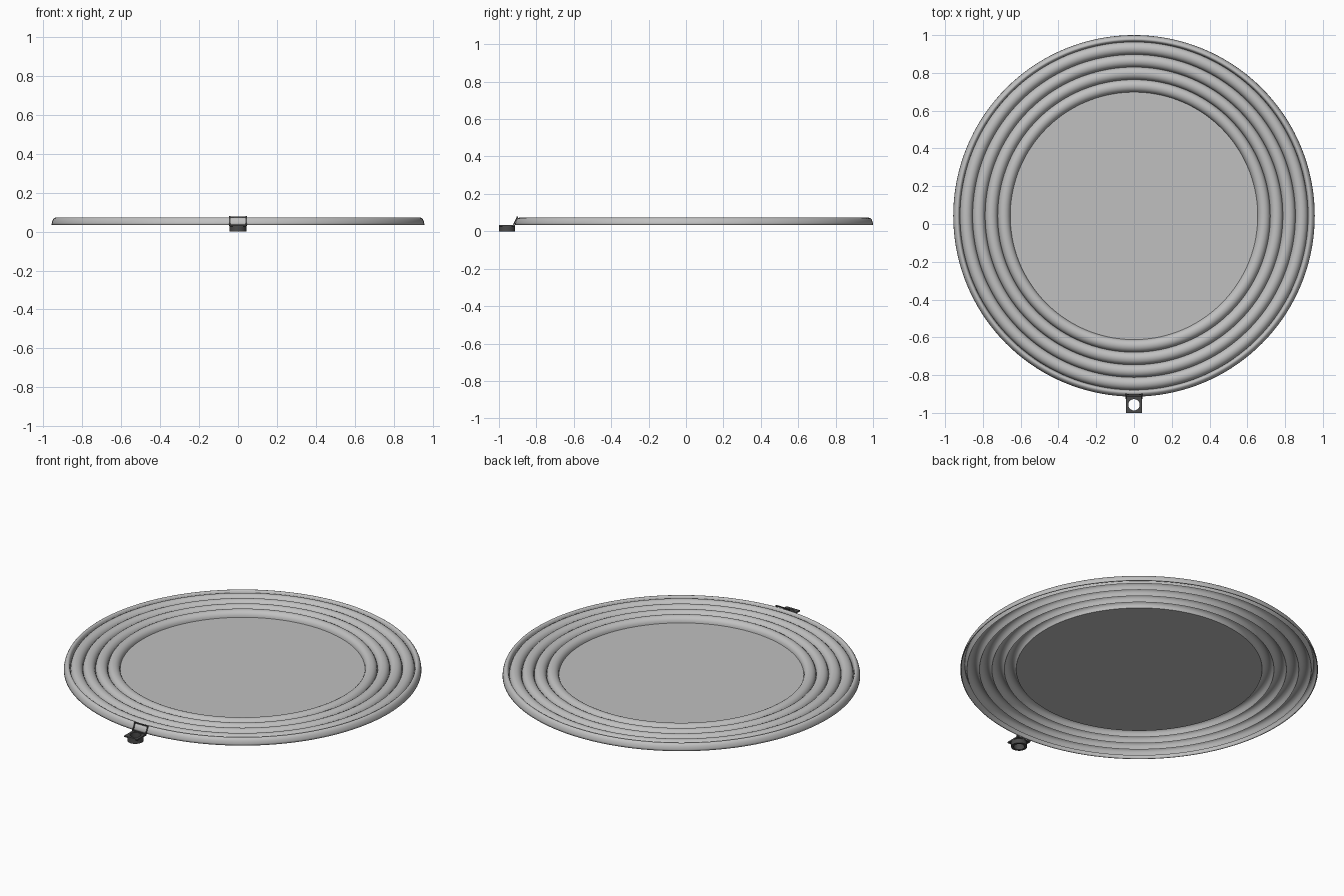
import bpy, bmesh, math
from mathutils import Matrix, Vector

cube = bpy.data.objects.get("Cube")
if cube:
    bpy.data.objects.remove(cube, do_unlink=True)


def material(name, rgb):
    m = bpy.data.materials.new(name)
    m.use_nodes = True
    col = (*rgb, 1)
    m.diffuse_color = col
    bsdf = m.node_tree.nodes["Principled BSDF"]
    bsdf.inputs["Base Color"].default_value = col
    bsdf.inputs["Roughness"].default_value = 0.6
    return m


GREY = material("light grey", (0.53, 0.53, 0.53))
DARK = material("dark grey", (0.07, 0.07, 0.07))


def finish(bm, name, mat, smooth=False):
    mesh = bpy.data.meshes.new(name)
    bm.to_mesh(mesh)
    bm.free()
    obj = bpy.data.objects.new(name, mesh)
    bpy.context.collection.objects.link(obj)
    mesh.materials.append(mat)
    if smooth:
        bpy.ops.object.select_all(action="DESELECT")
        obj.select_set(True)
        bpy.context.view_layer.objects.active = obj
        bpy.ops.object.shade_smooth_by_angle(angle=math.radians(40))
    return obj


def lathe(bm, profile, segments, centre, closed=False):
    """Sweep (radius, height) points around a vertical axis."""
    rings = []
    for i in range(segments):
        a = math.tau * i / segments
        rings.append([bm.verts.new((centre[0] + r * math.cos(a), centre[1] + r * math.sin(a), z))
                      for r, z in profile])
    n = len(profile)
    for i in range(segments):
        p, q = rings[i], rings[(i + 1) % segments]
        for j in range(n if closed else n - 1):
            k = (j + 1) % n
            bm.faces.new((p[j], q[j], q[k], p[k]))
    return rings


# Corrugated dish: rolled outer rim, four rounded ridges, flat floor
BASE, FLOOR, CREST, STEPS = 0.034, 0.04, 0.073, 10
profile = []
for i in range(7):
    a = math.pi / 2 * i / 6
    profile.append((0.934 + 0.023 * math.cos(a), BASE + (CREST - BASE) * math.sin(a)))
for i in range(1, 5):
    a = math.pi / 2 * i / 4
    profile.append((0.934 - 0.013 * math.sin(a), FLOOR + (CREST - FLOOR) * math.cos(a)))
outer, inner, ridges = 0.921, 0.655, 4
half = (outer - inner) / ridges / 2
for ridge in range(ridges):
    mid = outer - half * (2 * ridge + 1)
    for i in range(1, STEPS + 1):
        a = math.pi * i / STEPS
        profile.append((mid + half * math.cos(a), FLOOR + (CREST - FLOOR) * max(0, math.sin(a))))

bm = bmesh.new()
rings = lathe(bm, profile, 144, (0, 0.043))
bm.faces.new([r[-1] for r in rings])
bm.normal_update()
bm.faces.ensure_lookup_table()
if bm.faces[-1].normal.z < 0:
    bmesh.ops.reverse_faces(bm, faces=[bm.faces[-1]])
bm.normal_update()
side = [f for f in bm.faces if len(f.verts) == 4]
if side[0].normal.dot(side[0].calc_center_median() - Vector((0, 0.043, 0))) < 0:
    bmesh.ops.reverse_faces(bm, faces=side)
dish = finish(bm, "ridged_dish", GREY, True)
shell = dish.modifiers.new("sheet thickness", "SOLIDIFY")
shell.thickness = 0.005
shell.offset = -1

# Hanging eyelet: short tube
EYE = (0, -0.957)
bm = bmesh.new()
lathe(bm, [(0.043, 0), (0.043, 0.026), (0.03, 0.026), (0.03, 0)], 32, EYE, closed=True)
bmesh.ops.recalc_face_normals(bm, faces=bm.faces)
finish(bm, "eyelet_tube", DARK, True)

# Square plate with a round hole on top of the tube
bm = bmesh.new()
loops = []
for i in range(32):
    a = math.tau * i / 32
    c, s = math.cos(a), math.sin(a)
    k = 0.043 / max(abs(c), abs(s))
    loops.append([bm.verts.new((r * c, EYE[1] + r * s, z))
                  for r, z in ((0.03, 0.026), (k, 0.026), (k, 0.034), (0.03, 0.034))])
for i in range(32):
    p, q = loops[i], loops[(i + 1) % 32]
    for j in range(4):
        k = (j + 1) % 4
        bm.faces.new((p[j], q[j], q[k], p[k]))
bmesh.ops.recalc_face_normals(bm, faces=bm.faces)
finish(bm, "eyelet_plate", DARK)


# Slanted open frame that clips onto the rim
def bar(bm, start, end, thick):
    a, b = Vector(start), Vector(end)
    rot = (b - a).to_track_quat("Z", "Y").to_matrix().to_4x4()
    size = Matrix.Diagonal((thick, thick, (b - a).length + thick, 1))
    bmesh.ops.create_cube(bm, size=1, matrix=Matrix.Translation((a + b) / 2) @ rot @ size)


bm = bmesh.new()
low, high = (-0.922, 0.034), (-0.902, 0.075)
for x in (-0.042, 0.042):
    bar(bm, (x, *low), (x, *high), 0.006)
for end in (low, high):
    bar(bm, (-0.042, *end), (0.042, *end), 0.006)
finish(bm, "rim_clip_frame", DARK)
